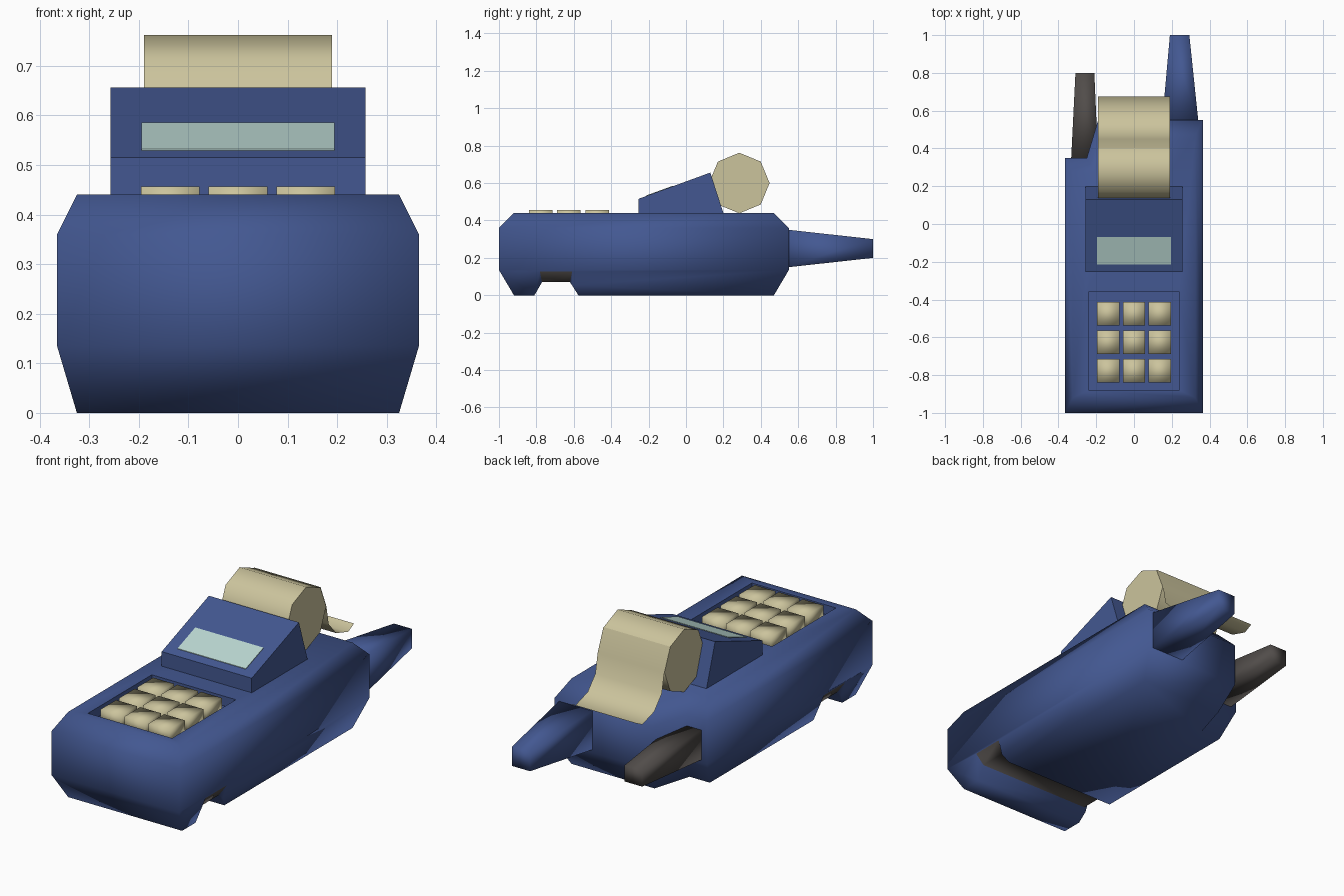
import bpy, bmesh, math

if "Cube" in bpy.data.objects:
    bpy.data.objects.remove(bpy.data.objects["Cube"])


def mat(name, r, g, b):
    m = bpy.data.materials.new(name)
    m.diffuse_color = (r, g, b, 1)
    m.use_nodes = True
    m.node_tree.nodes["Principled BSDF"].inputs["Base Color"].default_value = m.diffuse_color
    return m


BLUE = mat("navy_blue", 0.056, 0.097, 0.285)
BEIGE = mat("paper_beige", 0.60, 0.55, 0.335)
DARK = mat("dark_grey", 0.082, 0.073, 0.068)
GLASS = mat("pale_aqua", 0.49, 0.68, 0.64)


def loft(name, rings, material, smooth=False, caps=True, closed=True):
    """Skin a list of equal-length point rings."""
    bm = bmesh.new()
    vs = [[bm.verts.new(p) for p in ring] for ring in rings]
    n = len(rings[0])
    for a, b in zip(vs, vs[1:]):
        for i in range(n if closed else n - 1):
            j = (i + 1) % n
            bm.faces.new((a[i], a[j], b[j], b[i]))
    if caps:
        bm.faces.new(vs[0][::-1])
        bm.faces.new(vs[-1])
    bmesh.ops.recalc_face_normals(bm, faces=bm.faces[:])
    me = bpy.data.meshes.new(name)
    bm.to_mesh(me)
    bm.free()
    me.materials.append(material)
    ob = bpy.data.objects.new(name, me)
    bpy.context.collection.objects.link(ob)
    for p in me.polygons:
        p.use_smooth = smooth
    return ob


def extrude_x(name, profile, half, material, **kw):
    return loft(name, [[(x, y, z) for y, z in profile] for x in (-half, half)], material, **kw)


def box(name, x0, x1, y0, y1, z0, z1, material, **kw):
    return loft(name, [[(x0, y0, z), (x1, y0, z), (x1, y1, z), (x0, y1, z)]
                       for z in (z0, z1)], material, **kw)


def cut(ob, cutter):
    cutter.hide_render = True
    mod = ob.modifiers.new("cut", 'BOOLEAN')
    mod.operation = 'DIFFERENCE'
    mod.solver = 'EXACT'
    mod.object = cutter
    bpy.context.view_layer.objects.active = ob
    bpy.ops.object.modifier_apply(modifier=mod.name)
    bpy.data.objects.remove(cutter, do_unlink=True)


# Body: outline with a rear corner notch, chamfered at top and bottom
outer = [(-.365, -1), (.365, -1), (.365, .55), (-.19, .55), (-.25, .35), (-.365, .35)]
inner = [(-.325, -.92), (.325, -.92), (.325, .47), (-.15, .47), (-.21, .27), (-.325, .27)]
body = loft("body", [[(x, y, z) for x, y in o] for o, z in
                     ((inner, 0), (outer, .135), (outer, .36), (inner, .44))], BLUE, smooth=True)

# Keypad recess and the slot across the underside
cut(body, box("recess_cutter", -.24, .24, -.88, -.36, .39, .6, BLUE))
stations = ((-.405, .19), (-.325, .07), (.325, .07), (.405, .19))
cut(body, loft("slot_cutter", [[(x, -.816, -.01), (x, -.77 - (t - .07) * .2, t),
                                (x, -.62 + (t - .07) * .2, t), (x, -.569, -.01)]
                               for x, t in stations], BLUE))

# Slot floor is dark; recess edges stay crisp
me = body.data
me.materials.clear()
me.materials.append(BLUE)
me.materials.append(DARK)
for p in me.polygons:
    c = p.center
    p.use_smooth = True
    in_slot = -.80 < c.y < -.59 and .05 < c.z < .134 and abs(p.normal.y) < .5
    p.material_index = 1 if in_slot else 0
sharp = me.attributes.get("sharp_edge") or me.attributes.new("sharp_edge", 'BOOLEAN', 'EDGE')
for e in me.edges:
    pts = [me.vertices[i].co for i in e.vertices]
    if all(abs(v.x) < .25 and -.89 < v.y < -.35 and v.z > .38 for v in pts):
        sharp.data[e.index].value = True

# Keys
for r in range(3):
    for c in range(3):
        x, y = (c - 1) * .137, -.777 + r * .151
        box(f"key_{r}_{c}", x - .059, x + .059, y - .063, y + .063, .385, .457, BEIGE, smooth=True)

# Display housing and screen
extrude_x("display_housing", [(-.255, .43), (-.255, .515), (.13, .656), (.203, .43)], .257, BLUE)
slope = (.656 - .515) / .385


def on_slope(y, d):
    return (y, .515 + (y + .255) * slope + d)


extrude_x("screen", [on_slope(-.215, -.002), on_slope(-.215, .003),
                     on_slope(-.07, .003), on_slope(-.07, -.002)], .195, GLASS)

# Paper roll (eight sides, flat ends) and the loose sheet
roll = extrude_x("paper_roll", [(.285 + .162 * math.cos(k * math.pi / 4),
                                 .6 + .162 * math.sin(k * math.pi / 4)) for k in range(8)],
                 .19, BEIGE, smooth=True)
bpy.context.view_layer.objects.active = roll
roll.select_set(True)
bpy.ops.object.shade_smooth_by_angle(angle=math.radians(60))
roll.select_set(False)
extrude_x("paper_sheet", [(.402, .716), (.449, .6), (.468, .50), (.53, .43), (.627, .40),
                          (.675, .424)], .19, BEIGE, smooth=True, caps=False, closed=False)


# Rear prong and plug: tapered blocks
def taper(name, sections, material):
    loft(name, [[(x0, y, z0), (x1, y, z0), (x1, y, z1), (x0, y, z1)]
                for y, x0, x1, z0, z1 in sections], material, smooth=True)


taper("rear_prong", [(.53, .148, .342, .148, .352), (1, .19, .293, .2, .3)], BLUE)
taper("rear_plug", [(.34, -.333, -.19, .15, .305), (.8, -.31, -.21, .178, .262)], DARK)
